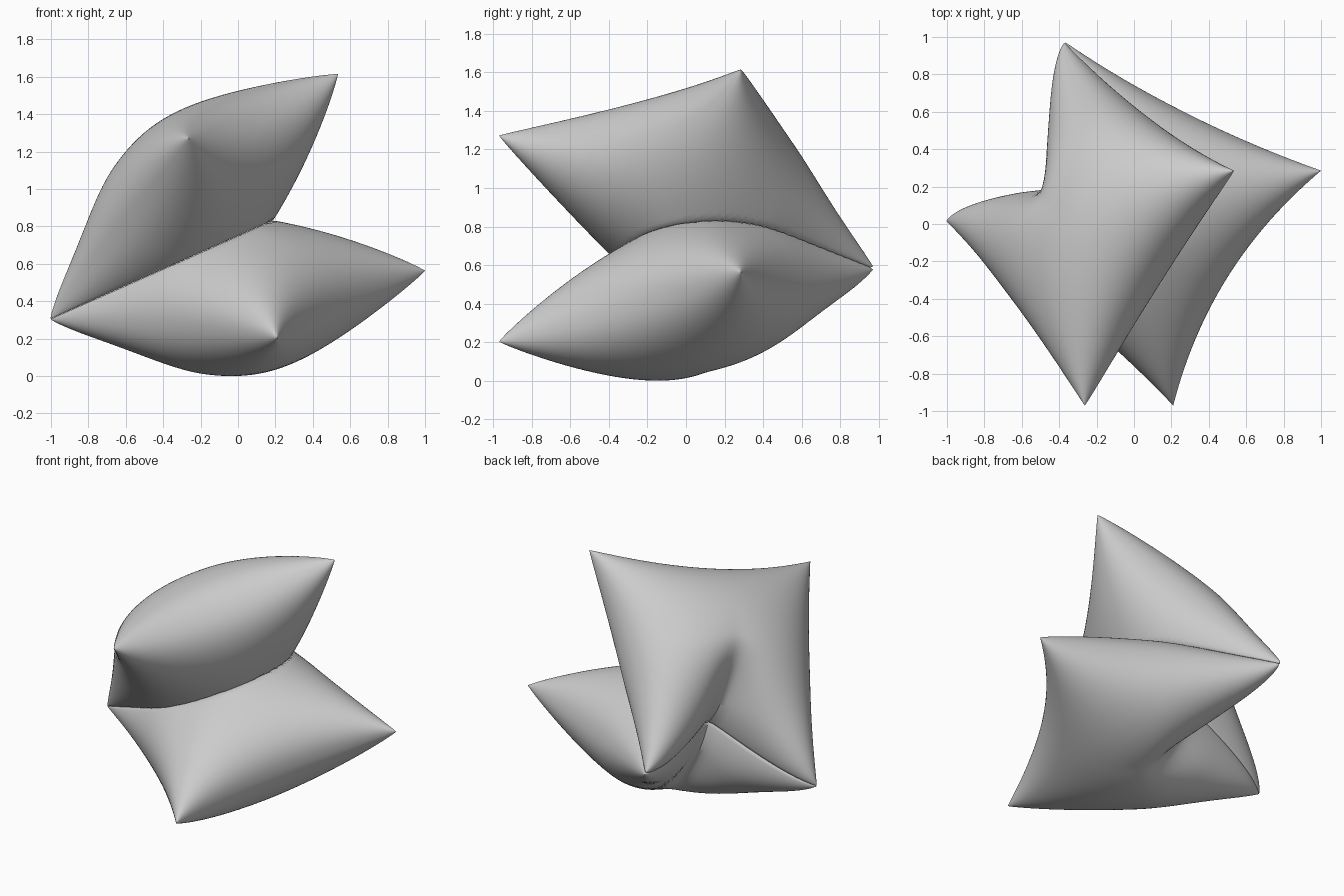
import bpy, bmesh, math
from mathutils import Vector

if "Cube" in bpy.data.objects:
    bpy.data.objects.remove(bpy.data.objects["Cube"])

# Seat cushion corners: hinge pair (A, D) and free pair (B, C)
A, D = Vector((-1.0, 0.015, 0.31)), Vector((-0.365, 0.97, 0.585))
B, C = Vector((0.21, -0.97, 0.21)), Vector((1.0, 0.285, 0.57))

# Fold plane between the two cushions
n = Vector((-0.405, 0, 0.914)).normalized()
O = (A + D) / 2 + Vector((0, 0, 0.006))
u = (D - A).normalized()
d = ((B + C) / 2 - O).normalized()
v = (d - n * d.dot(n)).normalized()
N = d.cross(u).normalized()          # cushion normal
if N.z < 0:
    N = -N
GRID, THICK, GAP = 64, 0.405, 0.0008


def cushion_point(s, t, side):
    """Inflated square: s runs along the hinge, t from hinge to free edge."""
    a, b = (1 + s) / 2, (1 + t) / 2
    p = A.lerp(D, a).lerp(B.lerp(C, a), b)
    p -= u * (0.06 * s * (1 - t * t))                    # pinched sides
    p -= d * (0.12 * (1 - s * s) * b * b)                # pinched free edge
    notch = (math.sqrt(1.0025) - math.sqrt(s * s + 0.0025)) ** 1.4
    p += v * (0.56 * notch * (1 - b) ** 2.5)             # hinge pulled inward
    h = THICK * max(0, (1 - s * s) * (1 - t * t)) ** 0.46
    k = min(1, max(0, -t / 0.8))
    k = k * k * (3 - 2 * k)
    h *= 1 - k * (0.15 + 0.25 * math.exp(-(s / 0.2) ** 2))  # slimmer, dented hinge side
    p += N * (side * h)
    dist = (p - O).dot(n)
    if dist > -GAP:                                      # pressed flat on contact
        p -= n * (dist + GAP)
    return p


def make_cushion(name, mirrored):
    bm = bmesh.new()
    params = [math.sin(math.pi * (i / GRID - 0.5)) for i in range(GRID + 1)]
    for side in (-1, 1):
        rows = []
        for t in params:
            row = []
            for s in params:
                p = cushion_point(s, t, side)
                if mirrored:
                    p = p - n * (2 * (p - O).dot(n))
                row.append(bm.verts.new(p))
            rows.append(row)
        for j in range(GRID):
            for i in range(GRID):
                bm.faces.new((rows[j][i], rows[j][i + 1],
                              rows[j + 1][i + 1], rows[j + 1][i]))
    bmesh.ops.remove_doubles(bm, verts=bm.verts, dist=0.0002)
    bmesh.ops.recalc_face_normals(bm, faces=bm.faces)
    for f in bm.faces:
        f.smooth = True
    me = bpy.data.meshes.new(name)
    bm.to_mesh(me)
    bm.free()
    ob = bpy.data.objects.new(name, me)
    bpy.context.collection.objects.link(ob)
    return ob


# Seat and its mirror image, the backrest
parts = [make_cushion("seat_cushion", False), make_cushion("back_cushion", True)]

# Rest the pair on the ground
low = min(vt.co.z for ob in parts for vt in ob.data.vertices)
for ob in parts:
    for vt in ob.data.vertices:
        vt.co.z -= low
    bpy.context.view_layer.objects.active = ob
    ob.select_set(True)
bpy.ops.object.shade_smooth_by_angle(angle=math.radians(50))
